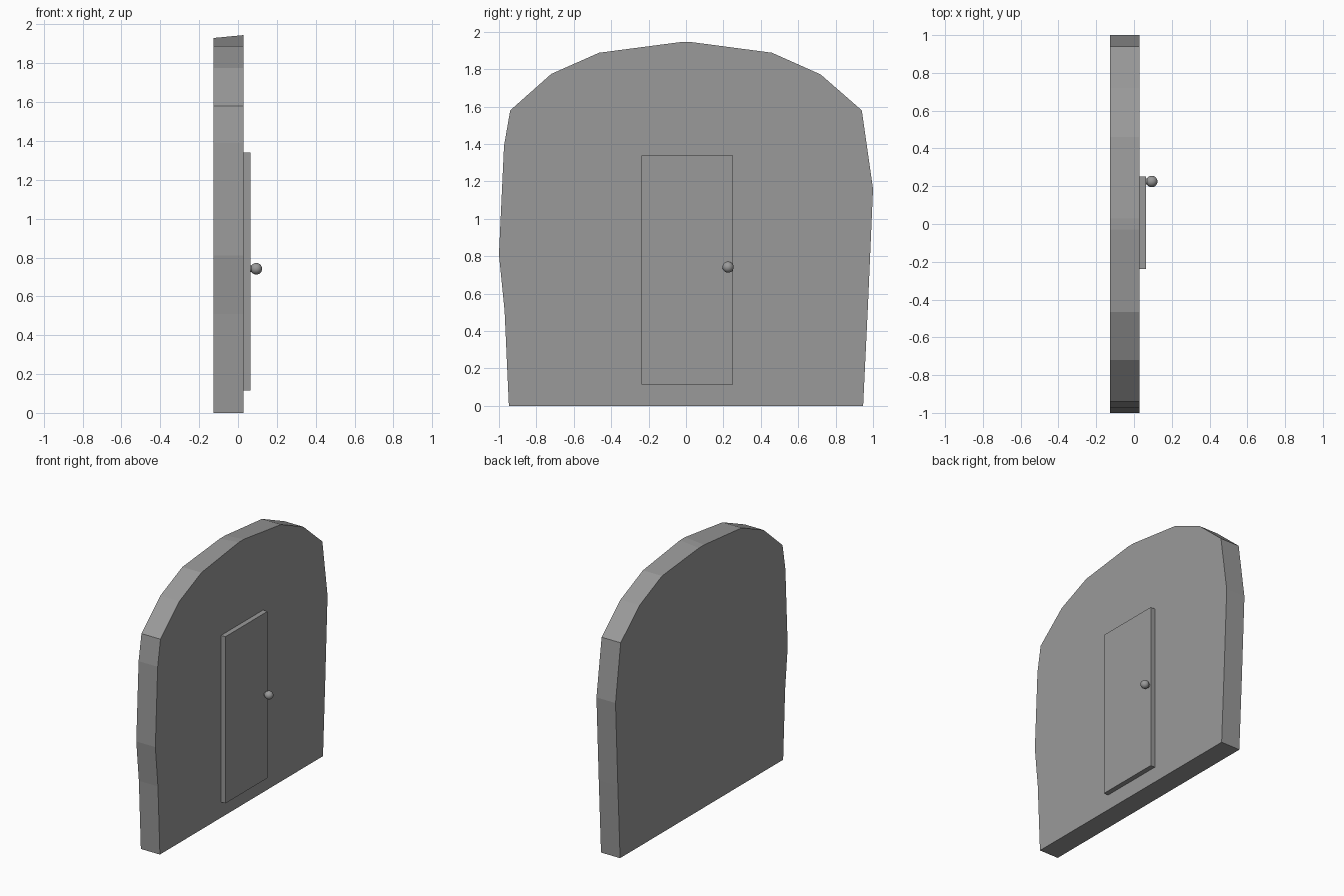
import bpy, bmesh, math

if "Cube" in bpy.data.objects:
    bpy.data.objects.remove(bpy.data.objects["Cube"])

# Dark grey shared by all parts
grey = bpy.data.materials.new("dark_grey")
grey.diffuse_color = (0.32, 0.32, 0.32, 1)
grey.use_nodes = True
grey.node_tree.nodes["Principled BSDF"].inputs["Base Color"].default_value = grey.diffuse_color

def finish(bm, name):
    bmesh.ops.recalc_face_normals(bm, faces=bm.faces)
    me = bpy.data.meshes.new(name)
    bm.to_mesh(me)
    bm.free()
    ob = bpy.data.objects.new(name, me)
    bpy.context.collection.objects.link(ob)
    me.materials.append(grey)

def finish_round(name):
    ob = bpy.context.object
    ob.name = name
    ob.data.materials.append(grey)
    bpy.ops.object.shade_smooth_by_angle()

# Wall slab: slightly irregular arched outline (y, z), top tilting down at the back
outline = [(-0.947, 0), (-0.97, 0.51), (-1.0, 0.81), (-0.973, 1.39), (-0.94, 1.58),
           (-0.72, 1.775), (-0.465, 1.888), (-0.03, 1.945), (0.03, 1.945), (0.46, 1.888),
           (0.72, 1.772), (0.94, 1.58), (1.0, 1.16), (0.973, 0.54), (0.947, 0)]
X_BACK, X_FRONT = -0.127, 0.028
bm = bmesh.new()
front = [bm.verts.new((X_FRONT, y, z)) for y, z in outline]
back = [bm.verts.new((X_BACK, y, z - (0.015 if z > 1.94 else 0))) for y, z in outline]
bm.faces.new(front)
bm.faces.new(back[::-1])
for i in range(len(outline)):
    j = (i + 1) % len(outline)
    bm.faces.new((front[i], back[i], back[j], front[j]))
finish(bm, "arched_wall")

# Door panel
bm = bmesh.new()
bmesh.ops.create_cube(bm, size=1)
bmesh.ops.scale(bm, vec=(0.039, 0.488, 1.225), verts=bm.verts)
bmesh.ops.translate(bm, vec=(0.0445, 0.007, 0.727), verts=bm.verts)
finish(bm, "door")

# Door knob and its short stem
turn = (0, math.pi / 2, 0)
bpy.ops.mesh.primitive_uv_sphere_add(segments=24, ring_count=12, radius=0.03,
                                     location=(0.094, 0.225, 0.742), rotation=turn)
finish_round("door_knob")
bpy.ops.mesh.primitive_cylinder_add(vertices=16, radius=0.016, depth=0.02,
                                    location=(0.069, 0.225, 0.742), rotation=turn)
finish_round("knob_stem")
